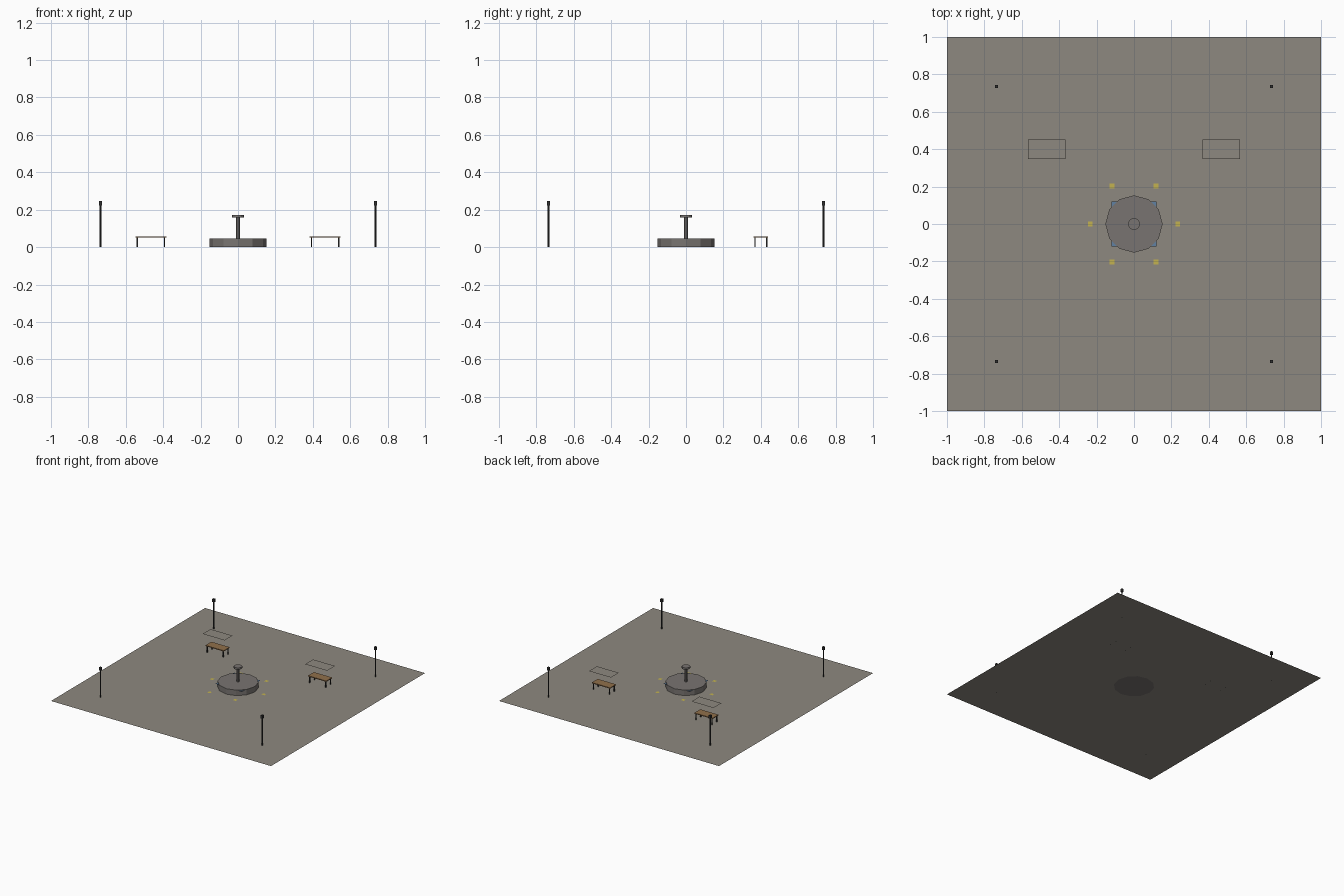
import bpy, math

if "Cube" in bpy.data.objects:
    bpy.data.objects.remove(bpy.data.objects["Cube"])


def mat(name, rgb):
    m = bpy.data.materials.new(name)
    m.diffuse_color = (*rgb, 1)
    m.use_nodes = True
    m.node_tree.nodes["Principled BSDF"].inputs["Base Color"].default_value = m.diffuse_color
    return m


STONE = mat("paving", (0.27, 0.25, 0.215))
BASIN = mat("basin_stone", (0.19, 0.175, 0.165))
METAL = mat("dark_metal", (0.03, 0.03, 0.03))
WOOD = mat("wood", (0.28, 0.16, 0.07))
WATER = mat("water", (0.12, 0.22, 0.36))
YELLOW = mat("yellow", (0.55, 0.45, 0.08))


def finish(name, m):
    o = bpy.context.object
    o.name = name
    o.data.materials.append(m)
    return o


def plane(name, loc, sx, sy, m):
    bpy.ops.mesh.primitive_plane_add(size=1, location=loc)
    o = finish(name, m)
    o.scale = (sx, sy, 1)


def box(name, x, y, z0, z1, sx, sy, m):
    bpy.ops.mesh.primitive_cube_add(size=1, location=(x, y, (z0 + z1) / 2))
    o = finish(name, m)
    o.scale = (sx, sy, z1 - z0)


def cyl(name, x, y, z0, z1, r, n, m):
    bpy.ops.mesh.primitive_cylinder_add(vertices=n, radius=r, depth=z1 - z0,
                                        location=(x, y, (z0 + z1) / 2))
    finish(name, m)


# plaza floor
plane("plaza_floor", (0, 0, 0), 2, 2, STONE)

# fountain: basin, square water sheet, column and top bowl
cyl("fountain_basin", 0, 0, 0, 0.045, 0.153, 12, BASIN)
plane("fountain_water", (0, 0, 0.04), 0.24, 0.24, WATER)
cyl("fountain_column", 0, 0, 0.045, 0.157, 0.01, 8, BASIN)
cyl("fountain_bowl", 0, 0, 0.157, 0.172, 0.032, 12, BASIN)

# ring of yellow ground markers
for i in range(6):
    a = math.radians(60 * i)
    plane(f"ground_marker_{i}", (0.234 * math.cos(a), 0.234 * math.sin(a), 0.003),
          0.026, 0.026, YELLOW)

# lamp posts near the corners
for sx in (-1, 1):
    for sy in (-1, 1):
        x, y = 0.735 * sx, 0.735 * sy
        cyl("lamp_post", x, y, 0, 0.222, 0.005, 6, METAL)
        box("lamp_head", x, y, 0.222, 0.247, 0.018, 0.018, METAL)

# benches, each under a flat canopy
for sx in (-1, 1):
    x, y = 0.466 * sx, 0.4
    box("bench_seat", x, y, 0.051, 0.058, 0.166, 0.076, WOOD)
    for lx in (-0.073, 0.073):
        for ly in (-0.031, 0.031):
            box("bench_leg", x + lx, y + ly, 0, 0.051, 0.007, 0.007, METAL)
    plane("bench_canopy", (x, y, 0.152), 0.2, 0.103, STONE)
